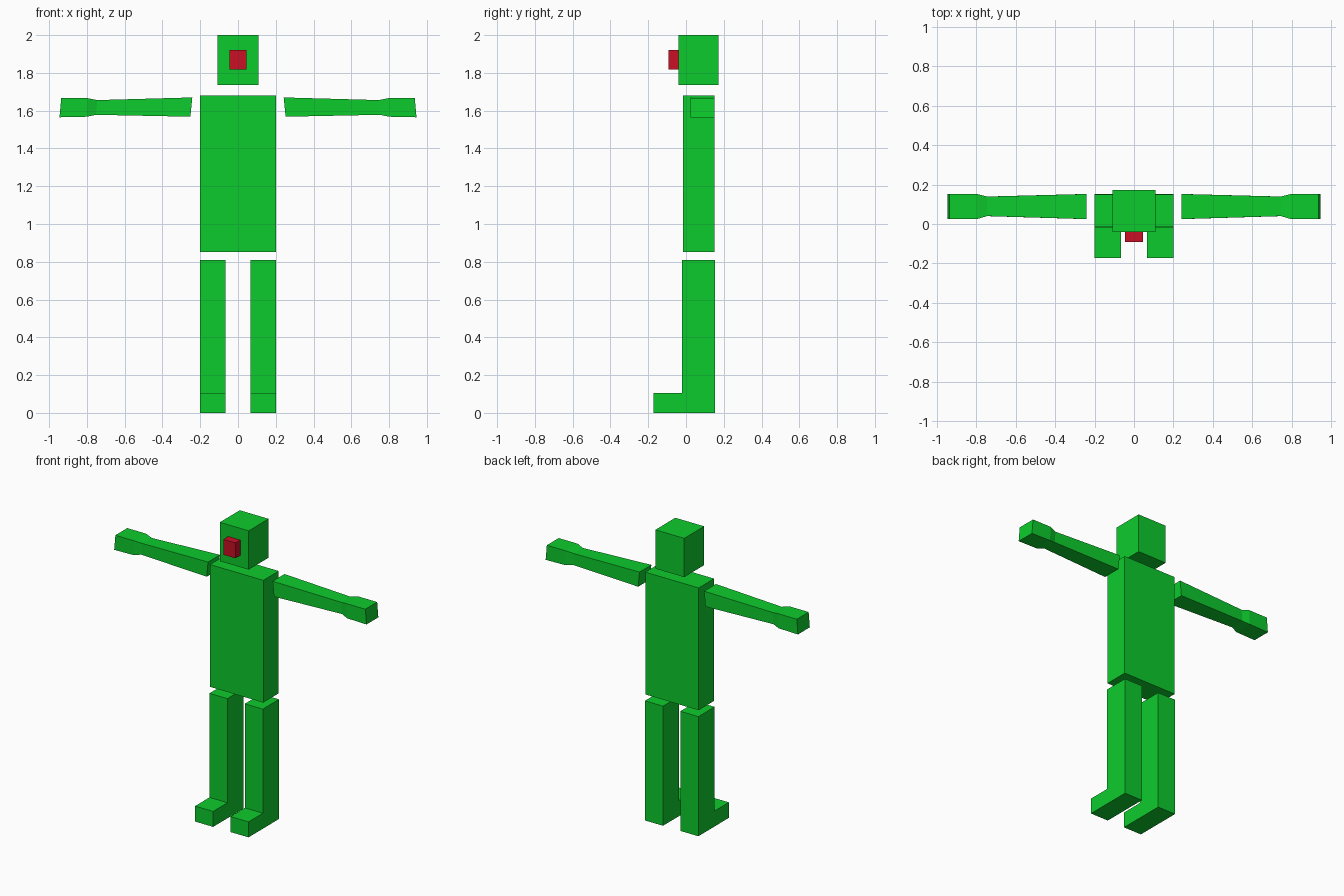
import bpy, bmesh

if "Cube" in bpy.data.objects:
    bpy.data.objects.remove(bpy.data.objects["Cube"])


def material(name, rgb):
    m = bpy.data.materials.new(name)
    m.diffuse_color = (*rgb, 1.0)
    m.use_nodes = True
    m.node_tree.nodes["Principled BSDF"].inputs["Base Color"].default_value = m.diffuse_color
    return m


green = material("bright_green", (0.004, 0.60, 0.026))
red = material("deep_red", (0.58, 0.005, 0.018))


def loft(name, rings, mat):
    """Skin a row of equal-sized point rings and cap both ends."""
    bm = bmesh.new()
    loops = [[bm.verts.new(p) for p in ring] for ring in rings]
    n = len(loops[0])
    for a, b in zip(loops, loops[1:]):
        for i in range(n):
            j = (i + 1) % n
            bm.faces.new((a[i], a[j], b[j], b[i]))
    bm.faces.new(loops[0])
    bm.faces.new(loops[-1])
    bmesh.ops.recalc_face_normals(bm, faces=bm.faces)
    mesh = bpy.data.meshes.new(name)
    bm.to_mesh(mesh)
    bm.free()
    mesh.materials.append(mat)
    ob = bpy.data.objects.new(name, mesh)
    bpy.context.collection.objects.link(ob)
    return ob


def box(name, x, y, z, mat):
    rings = [[(x[0], y[0], h), (x[1], y[0], h), (x[1], y[1], h), (x[0], y[1], h)]
             for h in z]
    return loft(name, rings, mat)


# Head, nose and torso
box("head", (-0.108, 0.108), (-0.04, 0.173), (1.737, 2.0), green)
box("nose", (-0.045, 0.045), (-0.092, -0.038), (1.817, 1.921), red)
box("torso", (-0.2, 0.2), (-0.015, 0.15), (0.852, 1.68), green)

# Arm sections: x at top, x at bottom, y near, y far, z bottom, z top
ARM = [(0.242, 0.252, 0.025, 0.152, 1.568, 1.670),
       (0.745, 0.752, 0.040, 0.139, 1.578, 1.656),
       (0.795, 0.800, 0.025, 0.152, 1.568, 1.666),
       (0.936, 0.945, 0.025, 0.152, 1.565, 1.666)]
# Leg profile with the foot pointing forward (y, z)
LEG = [(-0.173, 0), (0.153, 0), (0.153, 0.81), (-0.02, 0.81),
       (-0.02, 0.105), (-0.173, 0.105)]

for side, s in (("left", 1), ("right", -1)):
    loft(side + "_arm",
         [[(s * xb, y0, z0), (s * xb, y1, z0), (s * xt, y1, z1), (s * xt, y0, z1)]
          for xt, xb, y0, y1, z0, z1 in ARM], green)
    loft(side + "_leg",
         [[(s * x, y, z) for y, z in LEG] for x in (0.065, 0.2)], green)
